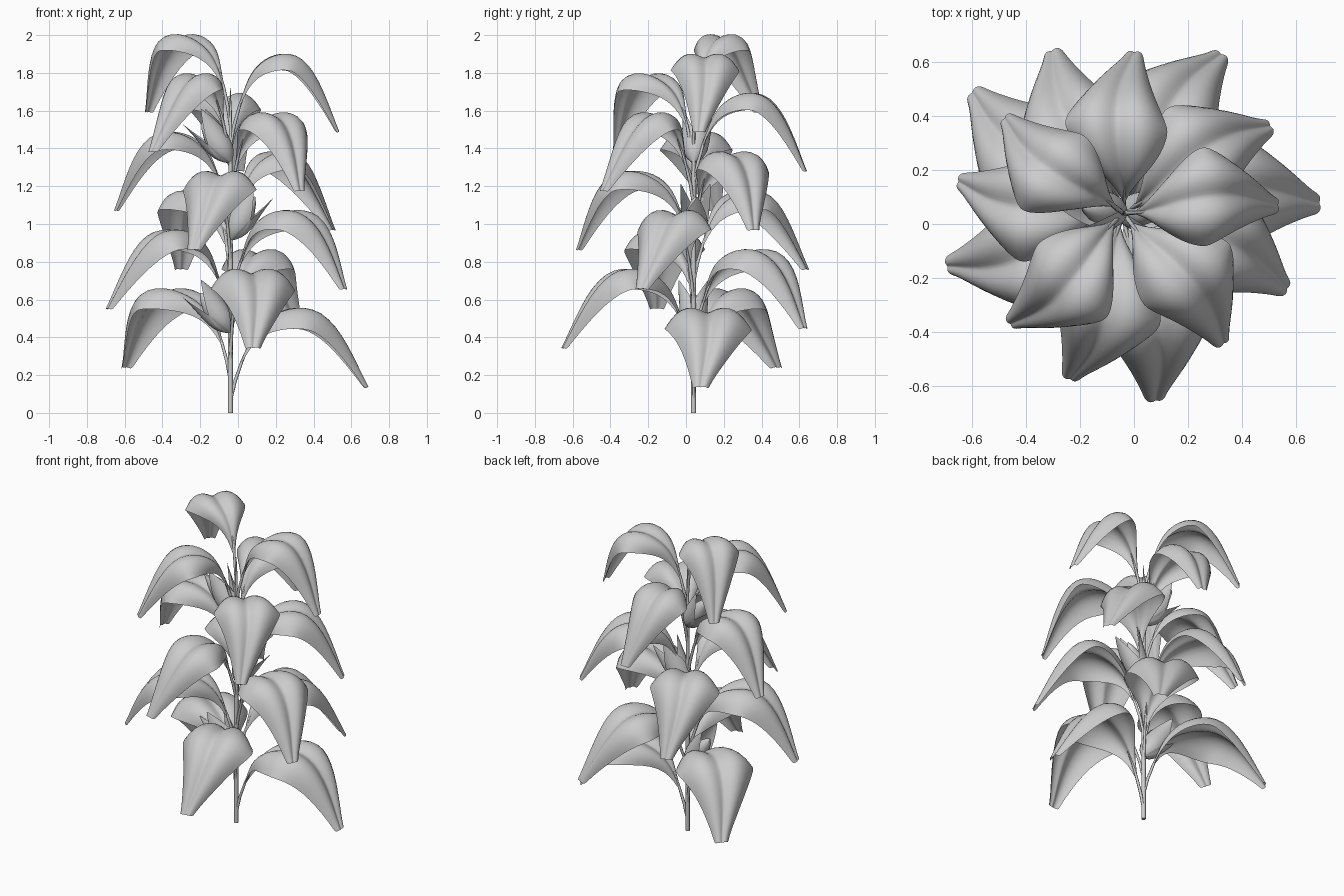
import bpy
from math import sin, cos, pi, radians, hypot
from mathutils import Vector, Matrix

if "Cube" in bpy.data.objects:
    bpy.data.objects.remove(bpy.data.objects["Cube"])

STEM = Vector((-0.04, 0.04, 0))


def mesh_grid(name, rows, levels=1):
    """Skin a grid of points into a smooth sheet."""
    n = len(rows[0])
    verts = [p for r in rows for p in r]
    faces = [(i * n + j, i * n + j + 1, (i + 1) * n + j + 1, (i + 1) * n + j)
             for i in range(len(rows) - 1) for j in range(n - 1)]
    me = bpy.data.meshes.new(name)
    me.from_pydata(verts, [], faces)
    me.shade_smooth()
    ob = bpy.data.objects.new(name, me)
    bpy.context.collection.objects.link(ob)
    if levels:
        mod = ob.modifiers.new("smooth", 'SUBSURF')
        mod.levels = mod.render_levels = levels
    return ob


def tube(name, pts):
    """Tapered tube through (point, radius) pairs."""
    cu = bpy.data.curves.new(name, 'CURVE')
    cu.dimensions = '3D'
    cu.bevel_depth = 1
    cu.bevel_resolution = 2
    cu.use_fill_caps = True
    sp = cu.splines.new('POLY')
    sp.points.add(len(pts) - 1)
    for q, (p, r) in zip(sp.points, pts):
        q.co = (*p, 1)
        q.radius = r
    ob = bpy.data.objects.new(name, cu)
    bpy.context.collection.objects.link(ob)


# Leaf midrib: distance from stem, height above tip, half width, sideways bow
BLADE = [(.06, .13, .012, 0), (.09, .205, .03, .004), (.13, .275, .075, .01),
         (.18, .325, .13, .02), (.24, .36, .18, .034), (.31, .383, .215, .047),
         (.39, .388, .234, .057), (.465, .366, .225, .062), (.54, .30, .185, .058),
         (.605, .21, .135, .045), (.665, .105, .085, .023), (.70, .04, .056, .008),
         (.725, -.005, .042, 0)]
# Leaf cross-section: position across, lift relative to half width
SECTION = [(0, 0), (.12, .07), (.35, .17), (.62, .11), (.84, -.10), (1, -.36)]
SECTION = [(-t, h) for t, h in SECTION[:0:-1]] + SECTION


def leaf(i):
    ang = radians(3 + i * 360 * 5 / 13)
    out = Vector((cos(ang), sin(ang), 0))
    side = Vector((-sin(ang), cos(ang), 0))
    k = 1 - 0.0162 * i
    base = STEM + Vector((0, 0, 0.14 + 0.104 * i))
    rows = []
    for a, (s, z, w, bow) in enumerate(BLADE):
        p, q = BLADE[max(a - 1, 0)], BLADE[min(a + 1, len(BLADE) - 1)]
        ds, dz = (q[0] - p[0]) * k, q[1] - p[1]
        m = hypot(ds, dz)
        nrm = (out * (-dz / m) + Vector((0, 0, ds / m)))
        w *= k
        c = base + out * s * k + side * bow * k + Vector((0, 0, z))
        rows.append([c + side * t * w + nrm * h * w for t, h in SECTION])
    mesh_grid(f"leaf_{i + 1}", rows)
    # leaf stalk rising from the stem
    pts = [(0, -.08, .008), (.025, .03, .009), (.06, .13, .008), (.09, .20, .006), (.13, .268, .003)]
    tube(f"leaf_stalk_{i + 1}",
         [(base + out * s * k + Vector((0, 0, z)), r) for s, z, r in pts])


for i in range(15):
    leaf(i)

# Main stem
tube("stem", [(STEM + Vector((0, 0, z)), r) for z, r in
              [(0, .013), (.5, .013), (1.0, .012), (1.4, .010), (1.6, .007), (1.72, .001)]])


def ear(name, z, az, tilt):
    """Plump ear wrapped in pointed husks, leaning out from the stem."""
    mat = (Matrix.Translation(STEM + Vector((0, 0, z))) @ Matrix.Rotation(radians(az), 4, 'Z')
           @ Matrix.Rotation(radians(tilt), 4, 'Y'))
    core = [(0, .012), (.04, .04), (.10, .055), (.17, .048), (.23, .024), (.26, .002)]
    mesh_grid(name + "_core", [[mat @ Vector((r * cos(j * pi / 6), r * sin(j * pi / 6), h))
                                for j in range(13)] for h, r in core], 0)
    # husk: height, radius, half angle of wrap
    husk = [(0, .014, 80), (.04, .055, 78), (.10, .074, 72), (.17, .077, 52),
            (.24, .08, 26), (.31, .09, 2)]
    for n in range(3):
        rows = []
        for h, r, spread in husk:
            rows.append([mat @ Vector((r * cos(a), r * sin(a), h))
                         for a in (radians(n * 120 + spread * j / 3) for j in range(-3, 4))])
        mesh_grid(f"{name}_husk_{n + 1}", rows)


ear("lower_ear", .43, 180, 38)
ear("middle_ear", .92, 5, 30)
ear("upper_ear", 1.33, 172, 36)
